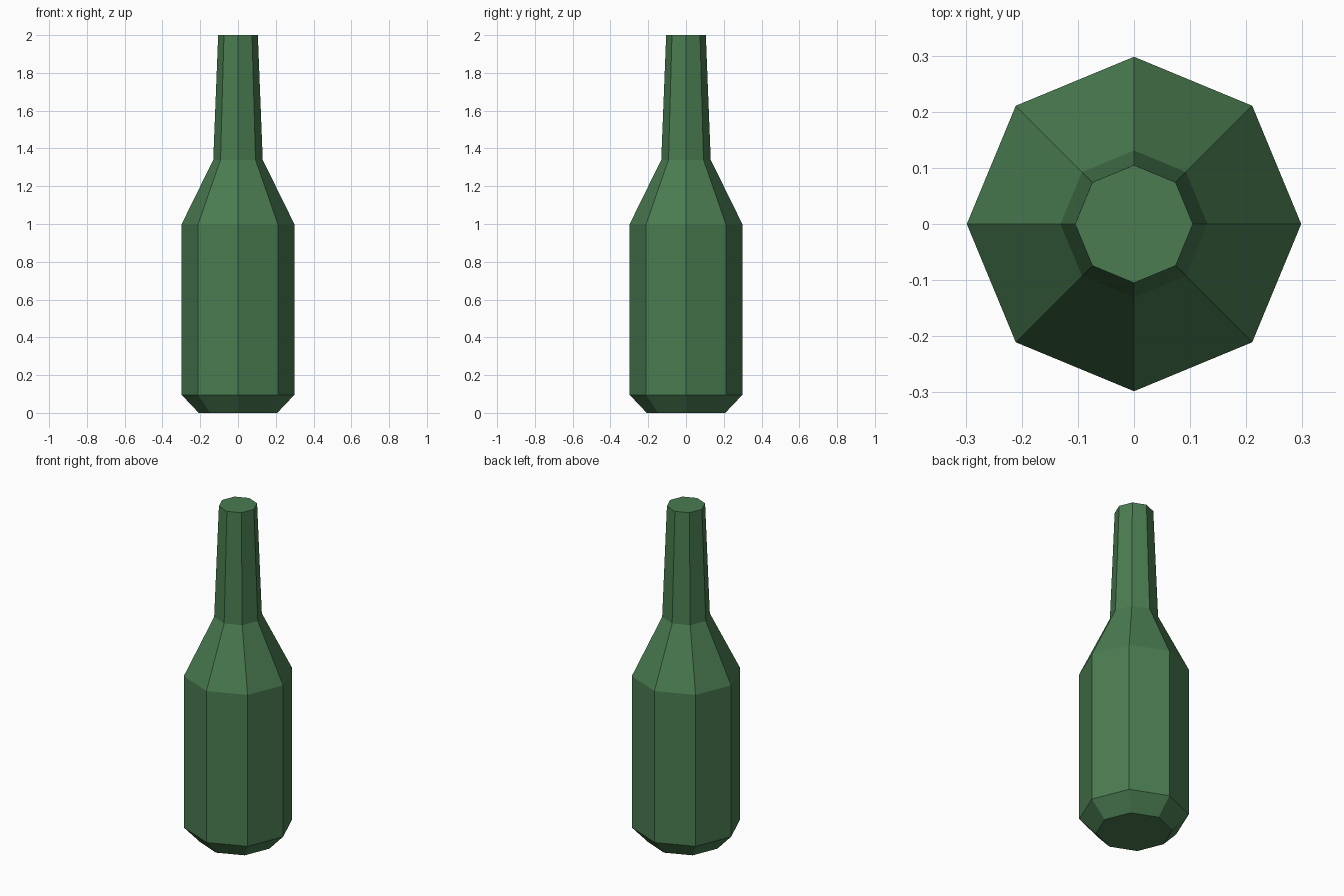
import bpy, bmesh, math

if "Cube" in bpy.data.objects:
    bpy.data.objects.remove(bpy.data.objects["Cube"])

SIDES = 8
# Bottle profile from base to mouth: (radius, height)
PROFILE = [(0.208, 0.0), (0.298, 0.095), (0.298, 1.0), (0.131, 1.34), (0.105, 2.0)]

# Green glass colour
glass = bpy.data.materials.new("green_glass")
glass.diffuse_color = (0.069, 0.202, 0.082, 1.0)
glass.use_nodes = True
glass.node_tree.nodes["Principled BSDF"].inputs["Base Color"].default_value = glass.diffuse_color

# Stack of eight-sided rings joined by flat walls
bm = bmesh.new()
rings = []
for r, z in PROFILE:
    angles = [2 * math.pi * i / SIDES for i in range(SIDES)]
    rings.append([bm.verts.new((r * math.cos(a), r * math.sin(a), z)) for a in angles])
for low, high in zip(rings, rings[1:]):
    for i in range(SIDES):
        j = (i + 1) % SIDES
        bm.faces.new((low[i], low[j], high[j], high[i]))

# Flat base and closed mouth
bm.faces.new(rings[0][::-1])
bm.faces.new(rings[-1])

mesh = bpy.data.meshes.new("bottle")
bm.to_mesh(mesh)
bm.free()
mesh.materials.append(glass)
bottle = bpy.data.objects.new("bottle", mesh)
bpy.context.collection.objects.link(bottle)
